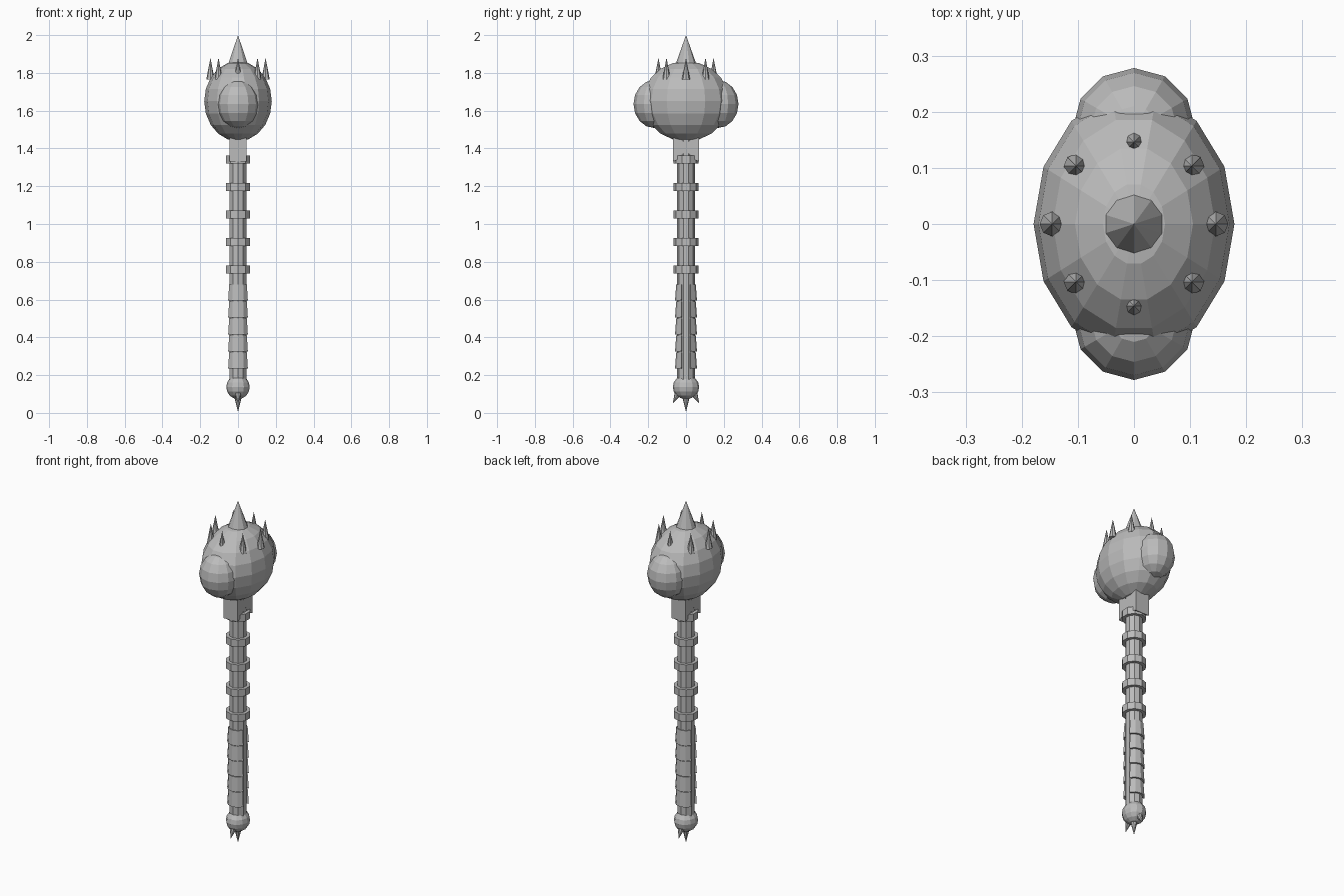
import bpy, bmesh, math
from mathutils import Vector, Matrix

if "Cube" in bpy.data.objects:
    bpy.data.objects.remove(bpy.data.objects["Cube"])

grey = bpy.data.materials.new("stone_grey")
grey.diffuse_color = (0.5, 0.5, 0.5, 1)
grey.use_nodes = True
grey.node_tree.nodes["Principled BSDF"].inputs["Base Color"].default_value = grey.diffuse_color


def make(name, bm):
    bmesh.ops.recalc_face_normals(bm, faces=bm.faces[:])
    me = bpy.data.meshes.new(name)
    bm.to_mesh(me)
    bm.free()
    me.materials.append(grey)
    ob = bpy.data.objects.new(name, me)
    bpy.context.collection.objects.link(ob)
    return ob


def ball(name, centre, radii, segs, rings, turn=0.0):
    bm = bmesh.new()
    bmesh.ops.create_uvsphere(bm, u_segments=segs, v_segments=rings, radius=1)
    bm.transform(Matrix.Translation(centre) @ Matrix.Diagonal((*radii, 1))
                 @ Matrix.Rotation(turn, 4, 'Z'))
    return make(name, bm)


def tube(name, z0, z1, r, sides):
    """Upright prism with one corner on the y axis."""
    bm = bmesh.new()
    bmesh.ops.create_cone(bm, cap_ends=True, segments=sides,
                          radius1=r, radius2=r, depth=z1 - z0)
    bm.transform(Matrix.Translation((0, 0, (z0 + z1) / 2)))
    return make(name, bm)


def spike(name, base, tip, r, sides):
    base, tip = Vector(base), Vector(tip)
    d = tip - base
    bm = bmesh.new()
    bmesh.ops.create_cone(bm, cap_ends=True, segments=sides,
                          radius1=r, radius2=0, depth=d.length)
    rot = d.to_track_quat('Z', 'Y').to_matrix().to_4x4()
    bm.transform(Matrix.Translation((base + tip) / 2) @ rot)
    return make(name, bm)


# Head: big faceted ellipsoid with a lobe on front and back
ball("head", (0, 0, 1.65), (0.179, 0.235, 0.212), 14, 10, math.pi / 2)
for name, s in (("front_lobe", -1), ("back_lobe", 1)):
    ball(name, (0, s * 0.168, 1.635), (0.11, 0.11, 0.127), 12, 8)

# Crown of spikes
spike("top_spike", (0, 0, 1.84), (0, 0, 2.0), 0.057, 10)
for i in range(8):
    a = i * math.pi / 4
    x, y = 0.146 * math.cos(a), 0.146 * math.sin(a)
    spike(f"crown_spike_{i + 1}", (x, y, 1.765), (x, y, 1.88), 0.022, 8)

# Neck bracket: notched block under the head
profile = [(-0.07, 1.33), (-0.07, 1.48), (-0.04, 1.46), (0, 1.425), (0.04, 1.46),
           (0.07, 1.48), (0.07, 1.33), (0.035, 1.345), (0, 1.395), (-0.035, 1.345)]
bm = bmesh.new()
face = bm.faces.new([bm.verts.new((-0.045, y, z)) for y, z in profile])
ext = bmesh.ops.extrude_face_region(bm, geom=[face])
bmesh.ops.translate(bm, vec=(0.09, 0, 0),
                    verts=[v for v in ext["geom"] if isinstance(v, bmesh.types.BMVert)])
make("neck_bracket", bm)

# Handle and its rings
tube("handle", 0.17, 1.46, 0.047, 10)
for i in range(5):
    z = 0.76 + i * 0.1455
    tube(f"handle_ring_{i + 1}", z - 0.021, z + 0.021, 0.066, 10)

# Grip: overlapping curved plates on front and back, flared at the lower edge
for side, s in (("front", -1), ("back", 1)):
    for i in range(5):
        z = 0.235 + i * 0.09
        bm = bmesh.new()
        grid = []
        for zz, out in ((z, 0.006), (z + 0.085, 0.0)):
            row = []
            for k in range(5):
                a = math.radians(-64 + 32 * k)
                for r in (0.042, 0.052 + out):
                    row.append(bm.verts.new((r * math.sin(a), s * r * math.cos(a), zz)))
            grid.append(row)
        lo, hi = grid
        for k in range(0, 8, 2):
            bm.faces.new((lo[k], lo[k + 2], hi[k + 2], hi[k]))
            bm.faces.new((lo[k + 1], lo[k + 3], hi[k + 3], hi[k + 1]))
            bm.faces.new((lo[k], lo[k + 1], lo[k + 3], lo[k + 2]))
            bm.faces.new((hi[k], hi[k + 1], hi[k + 3], hi[k + 2]))
        for k in (0, 8):
            bm.faces.new((lo[k], lo[k + 1], hi[k + 1], hi[k]))
        make(f"grip_{side}_{i + 1}", bm)

# Pommel with three small spikes
ball("pommel", (0, 0, 0.137), (0.062, 0.07, 0.064), 12, 8)
spike("pommel_spike_middle", (0, 0, 0.09), (0, 0, 0.005), 0.021, 8)
for name, s in (("front", -1), ("back", 1)):
    spike(f"pommel_spike_{name}", (0, s * 0.042, 0.105), (0, s * 0.07, 0.05), 0.019, 8)
